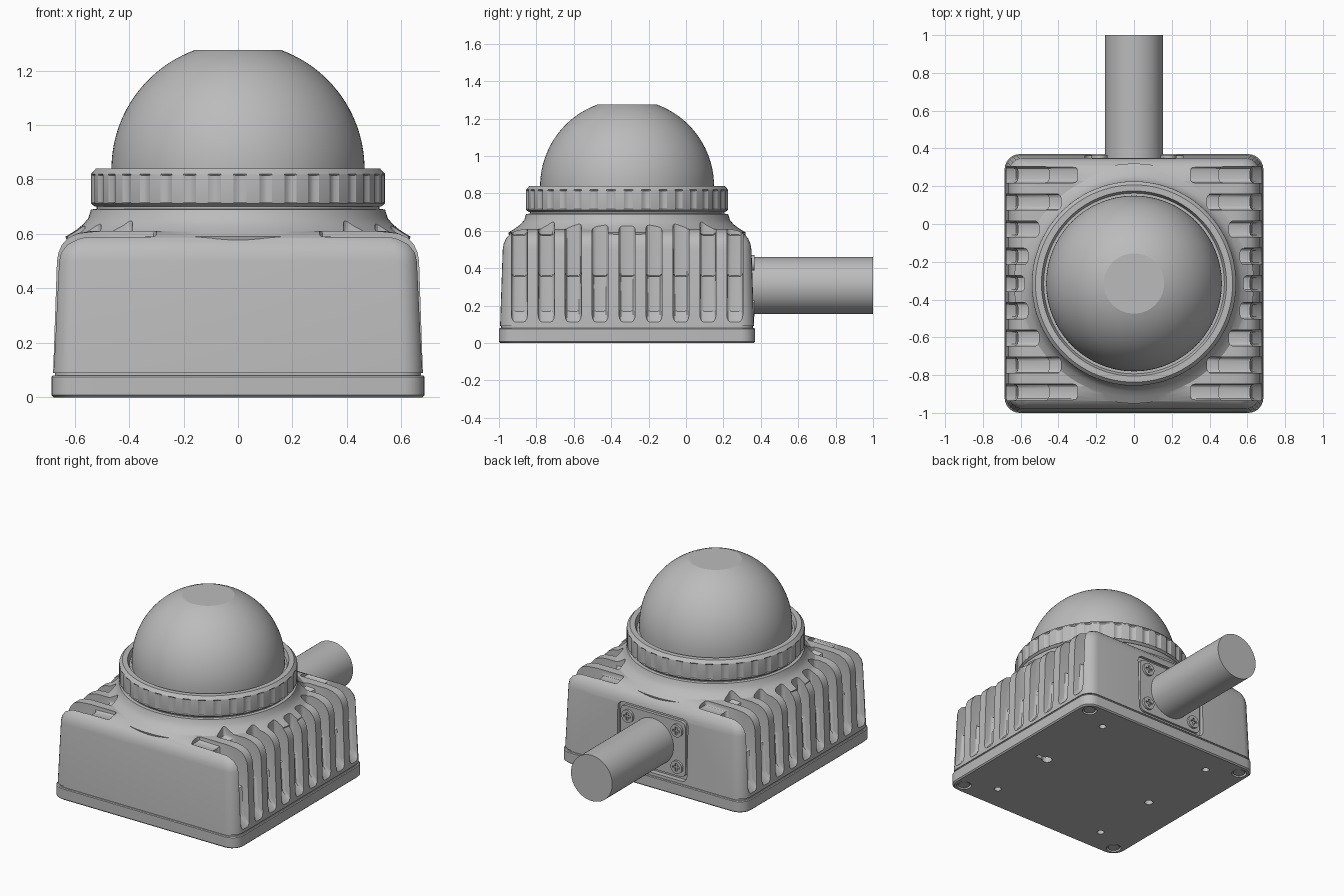
import bpy, bmesh
from math import sin, cos, pi, radians, sqrt
from mathutils import Matrix

if "Cube" in bpy.data.objects:
    bpy.data.objects.remove(bpy.data.objects["Cube"])

CY = -0.315          # centre of the housing in y
HX, HY = 0.685, 0.685
CABLE_Z = 0.307

grey = bpy.data.materials.new("housing grey")
grey.use_nodes = True
grey.diffuse_color = (0.5, 0.5, 0.5, 1)
grey.node_tree.nodes["Principled BSDF"].inputs["Base Color"].default_value = (0.5, 0.5, 0.5, 1)


def finish(name, bm):
    bmesh.ops.recalc_face_normals(bm, faces=bm.faces)
    mesh = bpy.data.meshes.new(name)
    bm.to_mesh(mesh)
    bm.free()
    mesh.materials.append(grey)
    ob = bpy.data.objects.new(name, mesh)
    bpy.context.collection.objects.link(ob)
    return ob


def smooth(ob, angle=30):
    bpy.ops.object.select_all(action='DESELECT')
    ob.select_set(True)
    bpy.context.view_layer.objects.active = ob
    bpy.ops.object.shade_smooth_by_angle(angle=radians(angle))


def boolean(ob, tool, operation='DIFFERENCE'):
    tool.hide_render = True
    mod = ob.modifiers.new("bool", 'BOOLEAN')
    mod.operation, mod.object, mod.solver = operation, tool, 'EXACT'
    bpy.context.view_layer.objects.active = ob
    bpy.ops.object.modifier_apply(modifier=mod.name)
    bpy.data.objects.remove(tool)


def skin(bm, rings, close=False):
    """Bridge rings of vertices and cap the ends, or close into a tube."""
    n = len(rings[0])
    pairs = list(zip(rings, rings[1:])) + ([(rings[-1], rings[0])] if close else [])
    for a, b in pairs:
        for i in range(n):
            j = (i + 1) % n
            bm.faces.new((a[i], a[j], b[j], b[i]))
    if not close:
        bm.faces.new(rings[0])
        bm.faces.new(rings[-1])


def loft(name, layers, corner=0.08, seg=6):
    """Stack of rounded rectangles; layers are (z, inset)."""
    bm = bmesh.new()
    rings = []
    for z, inset in layers:
        ring = []
        for q, (sx, sy) in enumerate(((1, 1), (-1, 1), (-1, -1), (1, -1))):
            for k in range(seg + 1):
                a = pi / 2 * (q + k / seg)
                ring.append(bm.verts.new((sx * (HX - inset - corner) + corner * cos(a),
                                          CY + sy * (HY - inset - corner) + corner * sin(a), z)))
        rings.append(ring)
    skin(bm, rings)
    return finish(name, bm)


def revolve(name, profile, n=96, close=False, notch=None):
    """Turn (radius, z) points about the vertical dome axis."""
    bm = bmesh.new()
    rings = []
    for p, (r, z) in enumerate(profile):
        ring = []
        for i in range(n):
            rr = r - notch(p, i) if notch else r
            a = 2 * pi * i / n
            ring.append(bm.verts.new((rr * cos(a), CY + rr * sin(a), z)))
        rings.append(ring)
    skin(bm, rings, close)
    return finish(name, bm)


def add_box(bm, centre, size, bevel=0.0):
    m = Matrix.Translation(centre) @ Matrix.Diagonal((*size, 1))
    vs = bmesh.ops.create_cube(bm, size=1, matrix=m)["verts"]
    if bevel:
        edges = [e for e in {e for v in vs for e in v.link_edges}
                 if abs(e.verts[0].co.y - e.verts[1].co.y) > 1e-5]
        bmesh.ops.bevel(bm, geom=edges, offset=bevel, segments=5, affect='EDGES', profile=0.5)


def add_disc(bm, centre, r, depth, axis='Z', n=32):
    m = Matrix.Translation(centre)
    if axis == 'Y':
        m = m @ Matrix.Rotation(pi / 2, 4, 'X')
    bmesh.ops.create_cone(bm, cap_ends=True, segments=n, radius1=r, radius2=r, depth=depth, matrix=m)


# Housing with a flared collar under the ring
housing = loft("housing", [(0.09, 0.006), (0.50, 0.02), (0.53, 0.025), (0.56, 0.038),
                           (0.585, 0.06), (0.602, 0.095), (0.61, 0.14)])
collar = revolve("collar_tool", [(0.02, 0.5), (0.61, 0.5), (0.635, 0.59), (0.60, 0.612), (0.57, 0.634),
                                 (0.55, 0.658), (0.54, 0.69), (0.52, 0.692), (0.52, 0.72), (0.02, 0.72)])
boolean(housing, collar, 'UNION')

# Cooling slots down both sides, stopping short of the collar
bm = bmesh.new()
for i in range(9):
    dy = (i - 4) * 0.144
    end = max(0.30, sqrt(max(0, 0.58 ** 2 - dy ** 2)))
    pocket = max(0.45, end)
    outline = [(0.76, 0.08), (0.68, 0.11), (0.625, 0.17), (0.615, 0.355), (pocket, 0.36)]
    if pocket - end > 0.05:
        outline += [(pocket, 0.575), (end, 0.58)]
    outline += [(end, 0.8), (0.76, 0.8)]
    for s in (-1, 1):
        part = bmesh.new()
        rows = [[part.verts.new((s * x, CY + dy + w, z)) for x, z in outline] for w in (-0.043, 0.043)]
        skin(part, rows)
        bmesh.ops.recalc_face_normals(part, faces=part.faces)
        # round the inner wall ends and the long floor edges
        edges = [e for e in part.edges if abs(e.verts[0].co.y - e.verts[1].co.y) < 1e-5
                 and all(abs(v.co.x) < 0.7 for v in e.verts)]
        bmesh.ops.bevel(part, geom=edges, offset=0.022, segments=3, affect='EDGES', profile=0.5)
        tmp = bpy.data.meshes.new("tmp")
        part.to_mesh(tmp)
        part.free()
        bm.from_mesh(tmp)
        bpy.data.meshes.remove(tmp)
boolean(housing, finish("slot_tool", bm))

# Recess for the cable gland plate
bm = bmesh.new()
add_box(bm, (0, 0.40, CABLE_Z), (0.52, 0.14, 0.41), 0.04)
boolean(housing, finish("recess_tool", bm))
smooth(housing)

# Gland plate
bm = bmesh.new()
add_box(bm, (0, 0.333, CABLE_Z), (0.48, 0.034, 0.37), 0.035)
smooth(finish("gland_plate", bm))

# Gland plate screws with crossed drive slots
for k, (sx, sz) in enumerate(((1, 1), (-1, 1), (-1, -1), (1, -1))):
    x, z = sx * 0.182, CABLE_Z + sz * 0.122
    bm = bmesh.new()
    add_disc(bm, (x, 0.35, z), 0.042, 0.03, 'Y', 24)
    screw = finish(f"gland_screw_{k + 1}", bm)
    for size in ((0.05, 0.02, 0.013), (0.013, 0.02, 0.05)):
        bm = bmesh.new()
        add_box(bm, (x, 0.365, z), size)
        boolean(screw, finish("cross_tool", bm))
    smooth(screw)

# Cable
bm = bmesh.new()
add_disc(bm, (0, 0.665, CABLE_Z), 0.153, 0.67, 'Y', 64)
smooth(finish("cable", bm))

# Base plate with mounting holes, keyhole and corner screw seats
base = loft("base_plate", [(0, 0.008), (0.008, 0), (0.075, 0), (0.08, 0.004)])
bm = bmesh.new()
for sx in (-1, 1):
    for sy in (-1, 1):
        add_disc(bm, (sx * 0.42, CY + sy * 0.51, 0), 0.022, 0.08)
        add_disc(bm, (sx * 0.61, CY + sy * 0.61, 0), 0.046, 0.04)
add_disc(bm, (-0.41, CY - 0.03, 0), 0.026, 0.08)
add_disc(bm, (0.42, CY - 0.03, 0), 0.032, 0.08)
boolean(base, finish("hole_tool", bm))
bm = bmesh.new()
add_box(bm, (0.465, CY - 0.03, 0), (0.07, 0.03, 0.08))
boolean(base, finish("keyhole_tool", bm))
smooth(base)

# Corner screws under the base
bm = bmesh.new()
for sx in (-1, 1):
    for sy in (-1, 1):
        add_disc(bm, (sx * 0.61, CY + sy * 0.61, 0.014), 0.036, 0.02, n=24)
smooth(finish("base_screws", bm))

# Narrow gasket between base and housing
smooth(loft("gasket", [(0.07, 0.012), (0.10, 0.012)]))

# Grip ring, lightly notched around its rim
ring = revolve("grip_ring", [(0.46, 0.70), (0.525, 0.70), (0.54, 0.712), (0.541, 0.716), (0.541, 0.814),
                             (0.54, 0.82), (0.522, 0.84), (0.49, 0.84), (0.478, 0.81), (0.46, 0.81)],
               n=216, close=True,
               notch=lambda p, i: 0.009 if p in (3, 4) and i % 6 in (0, 1) else 0)
smooth(ring)

# Dome with a flat top
R, DZ = 0.465, 0.838
top = 1.221          # angle where the flat begins
dome = revolve("dome", [(R, 0.72)] + [(R * cos(top * t / 24), DZ + R * sin(top * t / 24))
                                      for t in range(25)])
smooth(dome, 15)
